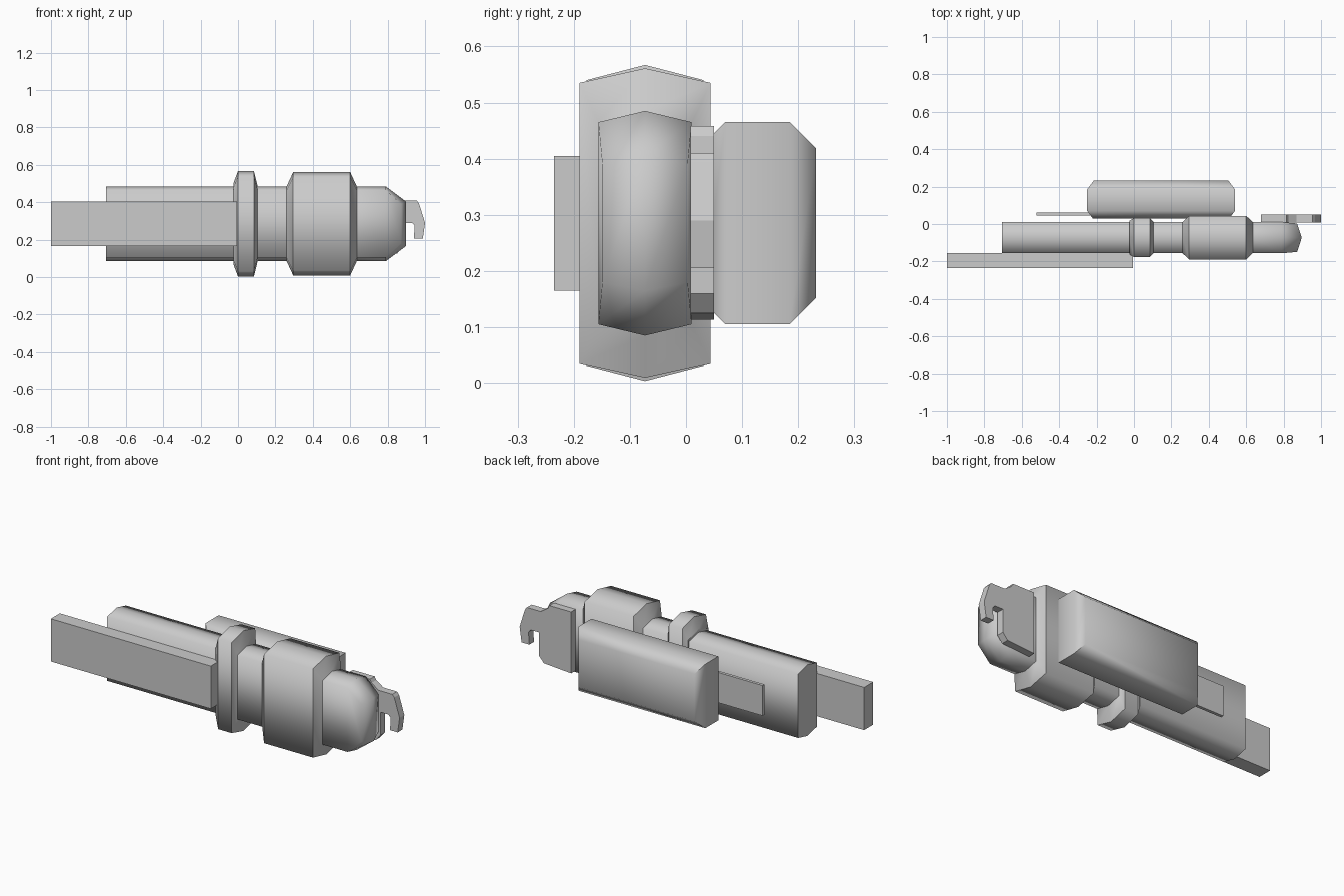
import bpy, bmesh, math

if "Cube" in bpy.data.objects:
    bpy.data.objects.remove(bpy.data.objects["Cube"])

grey = bpy.data.materials.new("plain grey")
grey.diffuse_color = (0.6, 0.6, 0.6, 1)
grey.use_nodes = True
grey.node_tree.nodes["Principled BSDF"].inputs["Base Color"].default_value = grey.diffuse_color

CZ = 0.285    # height of the long axis
CY = -0.073   # depth of the body axis


def finish(name, bm, smooth_angle=None):
    bmesh.ops.recalc_face_normals(bm, faces=bm.faces[:])
    mesh = bpy.data.meshes.new(name)
    bm.to_mesh(mesh)
    bm.free()
    mesh.materials.append(grey)
    obj = bpy.data.objects.new(name, mesh)
    bpy.context.collection.objects.link(obj)
    if smooth_angle:
        bpy.ops.object.select_all(action='DESELECT')
        obj.select_set(True)
        bpy.context.view_layer.objects.active = obj
        bpy.ops.object.shade_smooth_by_angle(angle=math.radians(smooth_angle))
    return obj


def loft(bm, rings):
    """Bridge successive rings of points, return the rings of vertices."""
    vs = [[bm.verts.new(p) for p in r] for r in rings]
    for a, b in zip(vs, vs[1:]):
        n = len(a)
        for i in range(n):
            j = (i + 1) % n
            bm.faces.new((a[i], a[j], b[j], b[i]))
    return vs


def box(name, x0, x1, y0, y1, z0, z1):
    bm = bmesh.new()
    vs = loft(bm, [[(x, y0, z0), (x, y1, z0), (x, y1, z1), (x, y0, z1)]
                   for x in (x0, x1)])
    bm.faces.new(vs[0])
    bm.faces.new(vs[1])
    return finish(name, bm)


def hexagon(x, half_width, side, peak, lead=0.0):
    """Six-sided section; lead pushes the middle ridge forward."""
    w = half_width
    return [(x + dx, CY + y, CZ + z) for dx, y, z in (
        (0, -w, -side), (lead, 0, -peak), (0, w, -side),
        (0, w, side), (lead, 0, peak), (0, -w, side))]


# Body: barrel, collar, neck, sleeve and tapered nose in one lofted run
slim = (0.083, 0.18, 0.20)
collar = (0.104, 0.255, 0.282)
sleeve = (0.117, 0.25, 0.276)
stations = [(-0.705, slim), (-0.025, slim), (-0.025, (0.09, 0.19, 0.215)),
            (0.0, collar), (0.085, collar), (0.105, slim),
            (0.26, slim), (0.295, sleeve), (0.60, sleeve), (0.635, slim),
            (0.79, slim)]
bm = bmesh.new()
rings = [hexagon(x, *s) for x, s in stations]
rings.append(hexagon(0.872, 0.076, 0.105, 0.12, 0.025))
vs = loft(bm, rings)
bm.faces.new(vs[0])
tip = vs[-1]
bm.faces.new((tip[0], tip[1], tip[4], tip[5]))
bm.faces.new((tip[1], tip[2], tip[3], tip[4]))
for f in bm.faces:
    f.smooth = len(f.verts) == 4
# Crisp section rings, soft flanks
for r in vs[:-2]:
    for i in range(6):
        e = bm.edges.get((r[i], r[(i + 1) % 6]))
        e.smooth = False
finish("body", bm)

# Long rail on the front side
box("front_rail", -1.0, -0.005, -0.235, -0.155, 0.165, 0.405)

# Thin plate reaching out behind the pack
box("rear_plate", -0.52, -0.20, 0.045, 0.062, 0.20, 0.37)

# Pack: block with bevelled front and back borders
bm = bmesh.new()
vs = loft(bm, [[(0.145 + sx * hx, y, CZ + sz * hz)
                for sx, sz in ((-1, -1), (1, -1), (1, 1), (-1, 1))]
               for y, hx, hz in ((0.03, 0.365, 0.14), (0.07, 0.395, 0.18),
                                 (0.185, 0.395, 0.18), (0.232, 0.36, 0.133))])
bm.faces.new(vs[0])
bm.faces.new(vs[-1])
finish("rear_pack", bm, 60)

# Hooked bracket: flat profile given thickness along y
profile = [(0.68, 0.113), (0.85, 0.125), (0.88, 0.16), (0.88, 0.29),
           (0.93, 0.29), (0.945, 0.275), (0.94, 0.205), (0.988, 0.205),
           (1.0, 0.29), (0.967, 0.395), (0.955, 0.41), (0.87, 0.41),
           (0.825, 0.44), (0.815, 0.458), (0.68, 0.458)]
bm = bmesh.new()
vs = loft(bm, [[(x, y, z) for x, z in profile] for y in (0.008, 0.05)])
bm.faces.new(vs[0])
bm.faces.new(vs[1])
finish("hook_bracket", bm)
